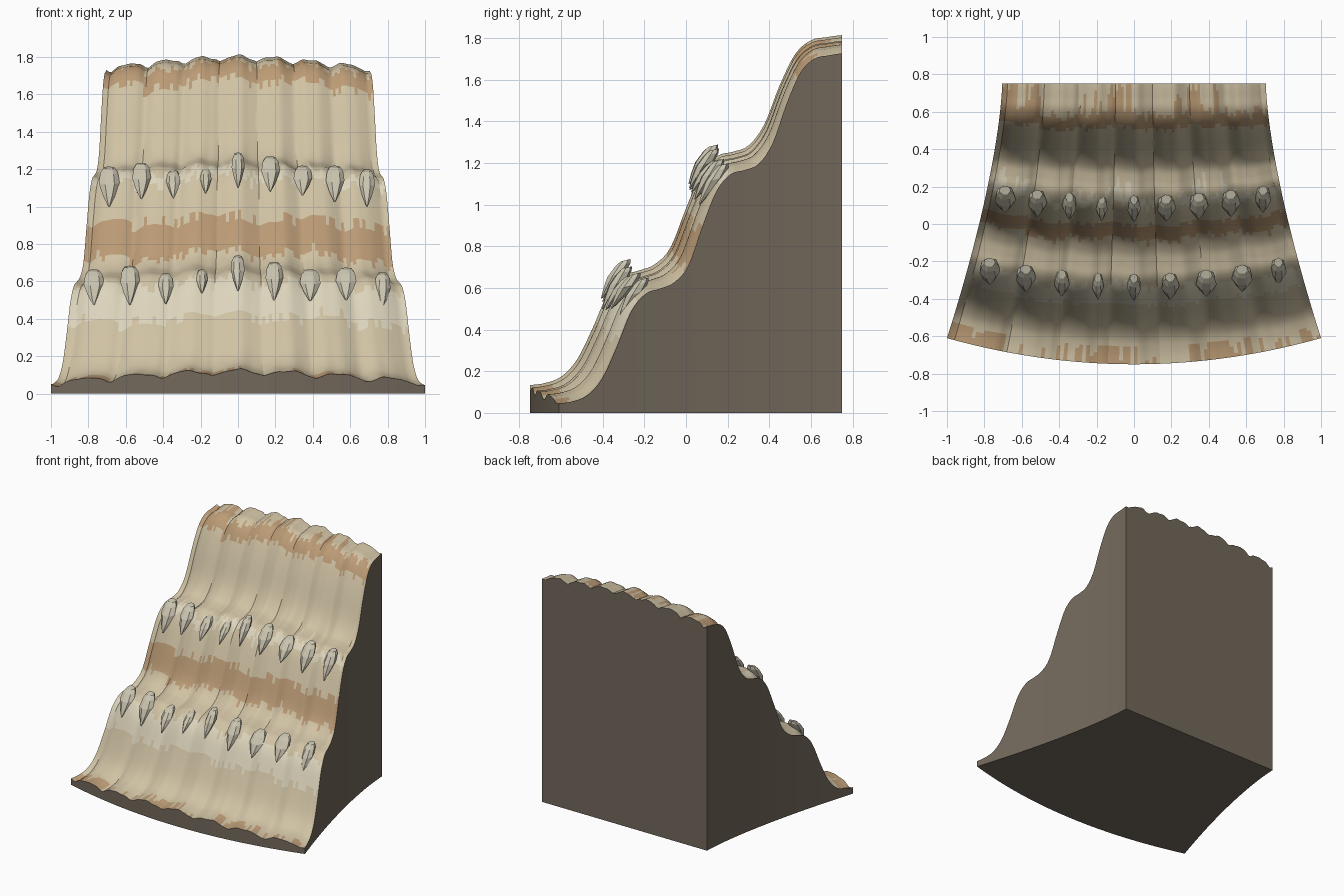
import bpy, math, random

if "Cube" in bpy.data.objects:
    bpy.data.objects.remove(bpy.data.objects["Cube"])
random.seed(4)

COLS, ROWS = 100, 80
# Centre-line heights, evenly spaced from front (y=-0.75) to back (y=0.75)
PROFILE = [.13, .14, .17, .25, .40, .57, .655, .68, .71, .79, .98, 1.15, 1.23,
           1.25, 1.28, 1.38, 1.57, 1.72, 1.785, 1.80, 1.81]


def material(name, rgb):
    m = bpy.data.materials.new(name)
    m.diffuse_color = (*rgb, 1)
    m.use_nodes = True
    m.node_tree.nodes["Principled BSDF"].inputs["Base Color"].default_value = m.diffuse_color
    return m


tan = material("tan_stone", (.63, .54, .37))
ochre = material("ochre_band", (.50, .33, .18))
pale = material("pale_band", (.72, .66, .50))
rock = material("dark_rock", (.17, .14, .105))
drip = material("drip_stone", (.60, .56, .44))


def make(name, verts, faces, mats):
    me = bpy.data.meshes.new(name)
    me.from_pydata(verts, [], faces)
    me.update()
    ob = bpy.data.objects.new(name, me)
    bpy.context.collection.objects.link(ob)
    for m in mats:
        me.materials.append(m)
    return ob


def height(t):
    # Catmull-Rom through the terrace profile
    n = len(PROFILE) - 1
    i = min(int(t * n), n - 1)
    f = t * n - i
    a, b, c, d = (PROFILE[min(max(i + k, 0), n)] for k in (-1, 0, 1, 2))
    return b + .5 * f * (c - a + f * (2*a - 5*b + 4*c - d + f * (3*(b - c) + d - a)))


def surface(u, t):
    # u runs across (-1..1), t runs front to back (0..1)
    groove = 1 - abs(math.cos(math.pi * u / .275))
    fine = .003 * math.sin(u * 41 + 1) + .002 * math.sin(u * 67)
    x = u * (.705 + .295 * (1 - t) ** 1.5)
    y = -.75 + 1.5 * t + .14 * u * u * (1 - t)
    y += .06 * groove * t * (1 - t)
    z = height(t) - .06 * abs(u) ** 1.5 - .033 * groove + fine
    return (x, y, z)


# Terraced flowstone skin
W = COLS + 1
verts = [surface(-1 + 2 * i / COLS, j / ROWS) for j in range(ROWS + 1) for i in range(W)]
faces = [(j*W + i, j*W + i + 1, (j+1)*W + i + 1, (j+1)*W + i)
         for j in range(ROWS) for i in range(COLS)]
skin = make("flowstone_surface", verts, faces, [tan, ochre, pale])

# Mineral bands with ragged edges
jag = [random.uniform(-.025, .025) for _ in range(COLS)]
for k, p in enumerate(skin.data.polygons):
    j, i = divmod(k, COLS)
    u = -1 + 2 * (i + .5) / COLS
    h = height((j + .5) / ROWS) + jag[i] + .02 * math.sin(u * 9)
    if 1.69 < h < 1.785 or .77 < h < .96 or (h < .135 and j < 5):
        p.material_index = 1
    elif .43 < h < .62 or 1.17 < h < 1.22:
        p.material_index = 2

# Solid rock body under the skin
rim = [i for i in range(W)] + [j*W + COLS for j in range(1, ROWS + 1)]
rim += [ROWS*W + i for i in range(COLS - 1, -1, -1)] + [j*W for j in range(ROWS - 1, 0, -1)]
n = len(rim)
bv = [verts[k] for k in rim] + [(verts[k][0], verts[k][1], 0) for k in rim]
for k in range(W):  # front and back feet follow the plain outline
    bv[n + k] = (bv[n + k][0], bv[k][1], 0)
bf = [(n + k, n + (k + 1) % n, (k + 1) % n, k) for k in range(n)]
bf.append(tuple(range(2 * n - 1, n - 1, -1)))
body = make("rock_body", bv, bf, [rock])

for ob in (skin, body):
    bpy.ops.object.select_all(action='DESELECT')
    ob.select_set(True)
    bpy.context.view_layer.objects.active = ob
    bpy.ops.object.shade_smooth_by_angle(angle=math.radians(30))

# Faceted drips: (height along drip, width factor)
RINGS = [(0, .08), (.3, .6), (.62, 1), (.88, .85), (1, .55)]
SIDES = 7


def add_drip(name, x, y_tip, z_tip, z_top, width):
    dv, df = [], []
    spin = random.uniform(-.2, .2)
    for s, r in RINGS:
        cy = y_tip + .015 + .115 * s
        cz = z_tip + (z_top - z_tip - .012) * s
        for k in range(SIDES):
            a = 2 * math.pi * k / SIDES + spin
            d = .045 * r * math.cos(a)
            dv.append((x + width / 2 * r * math.sin(a), cy + d, cz + .25 * d))
    for q in range(len(RINGS) - 1):
        for k in range(SIDES):
            m = (k + 1) % SIDES
            df.append((q*SIDES + k, (q+1)*SIDES + k, (q+1)*SIDES + m, q*SIDES + m))
    df.append(tuple(range(SIDES)))
    df.append(tuple(reversed(range(len(dv) - SIDES, len(dv)))))
    ob = make(name, dv, df, [drip])
    ob.data.flip_normals()


# Two rows: (tip z, top z, width) from left to right
UPPER = [(1.0, 1.22, .11), (1.04, 1.24, .10), (1.045, 1.20, .075), (1.07, 1.21, .06),
         (1.10, 1.295, .07), (1.08, 1.275, .10), (1.06, 1.225, .10), (1.025, 1.225, .10),
         (1.0, 1.205, .085)]
LOWER = [(.475, .67, .11), (.475, .69, .105), (.48, .65, .08), (.535, .67, .06),
         (.55, .745, .075), (.50, .71, .095), (.495, .67, .11), (.50, .68, .11),
         (.45, .655, .085)]
for row, data, step, y0, bow in (("upper", UPPER, .1725, 0, .05), ("lower", LOWER, .193, -.42, .085)):
    for k, (zb, zt, w) in enumerate(data):
        q = (k - 4) / 4
        add_drip(f"{row}_drip_{k + 1}", (k - 4) * step, y0 + bow * q * q, zb, zt, w * 1.04)
